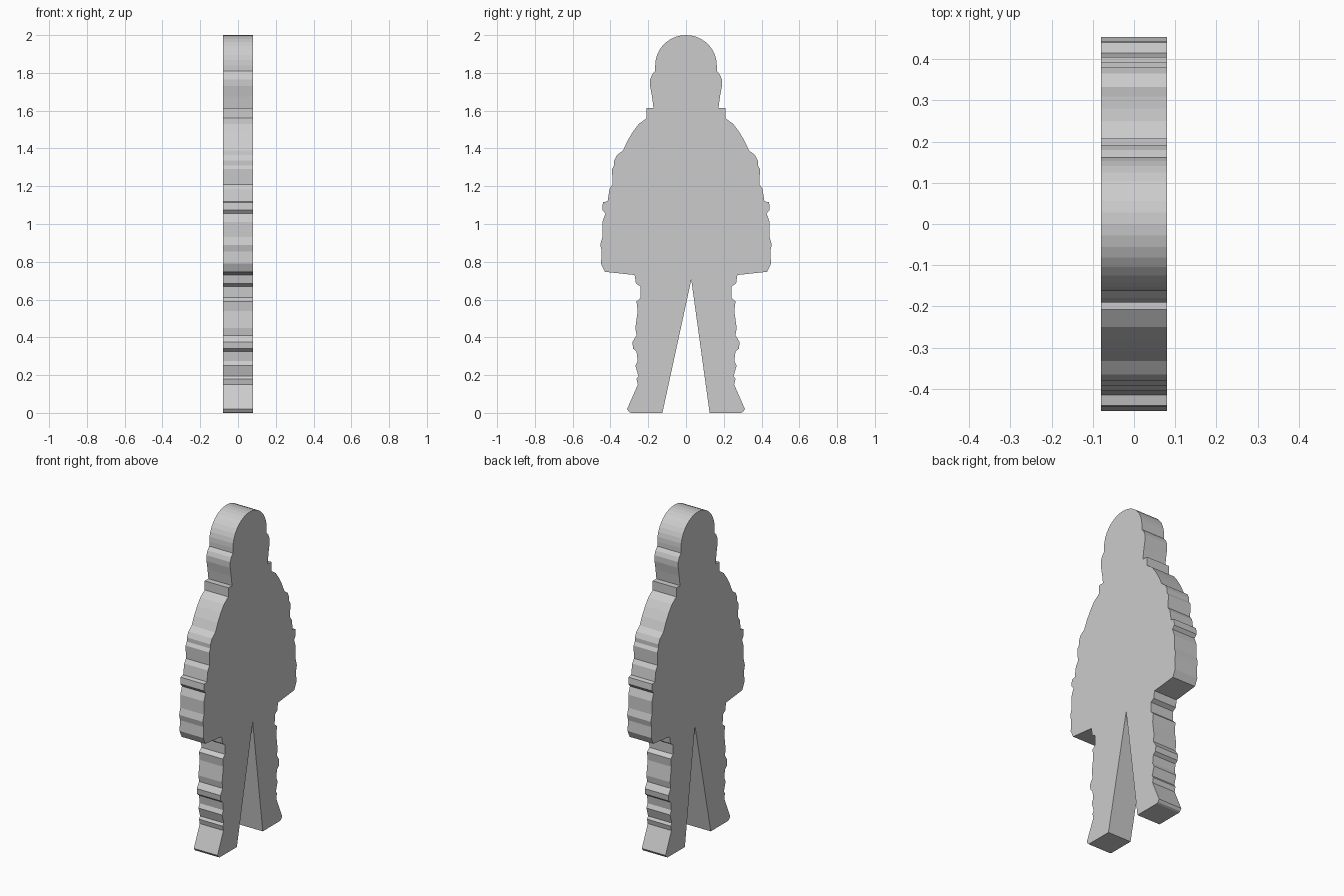
import bpy, bmesh, math

HALF = 0.08  # half thickness of the flat cut-out

# Hood dome, from crown to side
dome = [(0.163 * math.sin(a), 1.84 + 0.16 * math.cos(a))
        for a in (math.radians(d) for d in range(10, 91, 10))]

# Cheek, collar and jacket sleeve (y, z)
jacket = [(0.163, 1.81), (0.18, 1.79), (0.19, 1.765), (0.19, 1.73), (0.18, 1.675),
          (0.172, 1.615), (0.208, 1.615), (0.208, 1.56), (0.25, 1.53), (0.28, 1.49),
          (0.31, 1.44), (0.333, 1.39), (0.365, 1.365), (0.38, 1.335), (0.38, 1.31),
          (0.392, 1.29), (0.388, 1.21), (0.405, 1.185), (0.415, 1.12), (0.44, 1.115),
          (0.443, 1.075), (0.427, 1.055), (0.443, 1.01), (0.443, 0.93), (0.454, 0.89),
          (0.446, 0.855), (0.45, 0.79), (0.43, 0.747)]

# Trouser leg and boot
leg = [(0.272, 0.73), (0.265, 0.685), (0.242, 0.67), (0.24, 0.61), (0.262, 0.59),
       (0.256, 0.54), (0.268, 0.45), (0.262, 0.41), (0.284, 0.375), (0.28, 0.34),
       (0.262, 0.325), (0.256, 0.275), (0.268, 0.25), (0.252, 0.195), (0.262, 0.18),
       (0.255, 0.15), (0.312, 0.02), (0.302, 0.005), (0.29, 0.0), (0.125, 0.0)]

# Full outline: crown, right half, crotch, mirrored left half
half = dome + jacket + leg
outline = [(0, 2.0)] + half + [(0.028, 0.705)] + [(-y, z) for y, z in reversed(half)]

# Extrude the outline through the thickness
bm = bmesh.new()
face = bm.faces.new([bm.verts.new((-HALF, y, z)) for y, z in outline])
ext = bmesh.ops.extrude_face_region(bm, geom=[face], use_keep_orig=True)
for g in ext["geom"]:
    if isinstance(g, bmesh.types.BMVert):
        g.co.x = HALF
bmesh.ops.recalc_face_normals(bm, faces=bm.faces)
mesh = bpy.data.meshes.new("standing_figure_cutout")
bm.to_mesh(mesh)
bm.free()
figure = bpy.data.objects.new("standing_figure_cutout", mesh)
bpy.context.collection.objects.link(figure)
